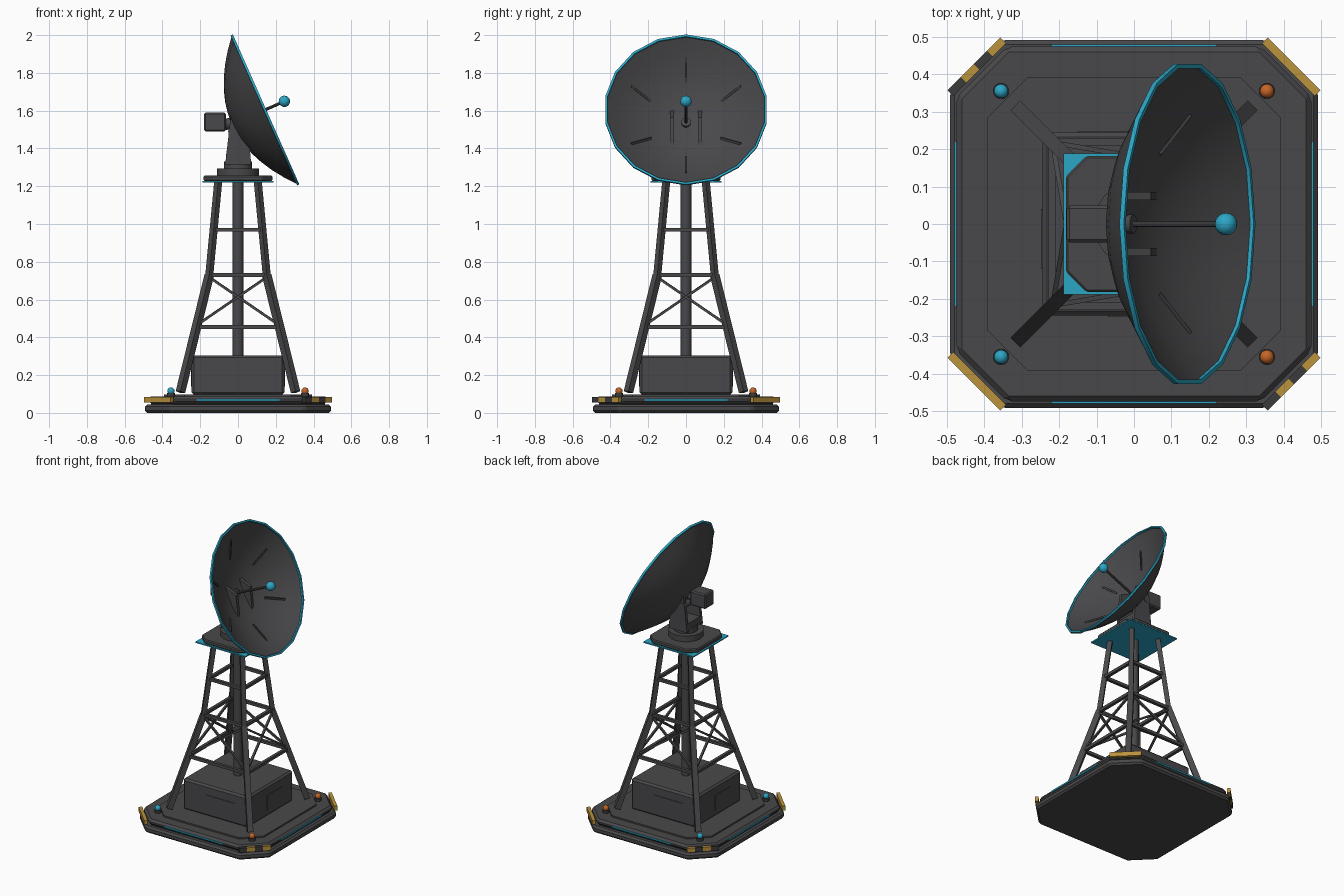
import bpy, bmesh, math
from mathutils import Vector, Matrix

if "Cube" in bpy.data.objects:
    bpy.data.objects.remove(bpy.data.objects["Cube"])


def material(name, rgb):
    m = bpy.data.materials.new(name)
    m.diffuse_color = (*rgb, 1)
    m.use_nodes = True
    m.node_tree.nodes["Principled BSDF"].inputs["Base Color"].default_value = m.diffuse_color
    return m


GREY = material("dark grey metal", (0.066, 0.066, 0.070))
TRIM = material("charcoal trim", (0.043, 0.043, 0.046))
CYAN = material("cyan accent", (0.025, 0.38, 0.56))
ORANGE = material("orange lamp", (0.56, 0.13, 0.02))
YELLOW = material("hazard yellow", (0.50, 0.29, 0.045))


def finish(name, bm, mat, matrix=None, bevel=0.0, smooth=False):
    bmesh.ops.recalc_face_normals(bm, faces=bm.faces)
    if matrix:
        bm.transform(matrix)
    me = bpy.data.meshes.new(name)
    bm.to_mesh(me)
    bm.free()
    me.materials.append(mat)
    ob = bpy.data.objects.new(name, me)
    bpy.context.collection.objects.link(ob)
    if bevel:
        mod = ob.modifiers.new("bevel", 'BEVEL')
        mod.width = bevel
        mod.segments = 1
    if smooth:
        bpy.ops.object.select_all(action='DESELECT')
        ob.select_set(True)
        bpy.context.view_layer.objects.active = ob
        bpy.ops.object.shade_smooth_by_angle(angle=math.radians(35))
    return ob


def box(name, c, size, mat, bevel=0.0, turn=0.0):
    bm = bmesh.new()
    bmesh.ops.create_cube(bm, size=1)
    m = Matrix.Translation(c) @ Matrix.Rotation(turn, 4, 'Z') @ Matrix.Diagonal((*size, 1))
    return finish(name, bm, mat, m, bevel)


def frame(a, b):
    """Matrix whose z runs from a to b, at their midpoint."""
    a, b = Vector(a), Vector(b)
    d = (b - a).normalized()
    s = d.cross(Vector((0, 0, 1)))
    s = s.normalized() if s.length > 1e-4 else Vector((1, 0, 0))
    u = d.cross(s)
    m = Matrix((s, u, d)).transposed().to_4x4()
    m.translation = (a + b) / 2
    return m, (b - a).length


def beam(name, a, b, w, mat=GREY, h=None):
    m, length = frame(a, b)
    bm = bmesh.new()
    bmesh.ops.create_cube(bm, size=1)
    return finish(name, bm, mat, m @ Matrix.Diagonal((w, h or w, length, 1)))


def rod(name, a, b, r, mat=GREY, sides=16):
    m, length = frame(a, b)
    bm = bmesh.new()
    bmesh.ops.create_cone(bm, cap_ends=True, segments=sides, radius1=r, radius2=r, depth=length)
    return finish(name, bm, mat, m, smooth=True)


def ball(name, c, r, mat):
    bm = bmesh.new()
    bmesh.ops.create_uvsphere(bm, u_segments=16, v_segments=10, radius=r)
    return finish(name, bm, mat, Matrix.Translation(c), smooth=True)


def prism(name, pts, vec, mat, bevel=0.0):
    bm = bmesh.new()
    f = bm.faces.new([bm.verts.new(p) for p in pts])
    ext = bmesh.ops.extrude_face_region(bm, geom=[f])
    bmesh.ops.translate(bm, vec=vec, verts=[v for v in ext["geom"] if isinstance(v, bmesh.types.BMVert)])
    return finish(name, bm, mat, None, bevel)


def octagon(name, h, ch, z0, z1, mat=GREY, bevel=0.0):
    k = h - ch
    pts = [(h, -k), (h, k), (k, h), (-k, h), (-h, k), (-h, -k), (-k, -h), (k, -h)]
    return prism(name, [(x, y, z0) for x, y in pts], (0, 0, z1 - z0), mat, bevel)


def lathe(name, profile, sides, mat, matrix):
    """Closed (r, z) profile turned about z."""
    bm = bmesh.new()
    rings = []
    for r, z in profile:
        if r < 1e-6:
            rings.append([bm.verts.new((0, 0, z))] * sides)
        else:
            rings.append([bm.verts.new((r * math.cos(2 * math.pi * i / sides),
                                        r * math.sin(2 * math.pi * i / sides), z)) for i in range(sides)])
    for k in range(len(rings)):
        p, q = rings[k], rings[(k + 1) % len(rings)]
        for i in range(sides):
            j = (i + 1) % sides
            vs = list(dict.fromkeys((p[i], p[j], q[j], q[i])))
            if len(vs) > 2:
                bm.faces.new(vs)
    return finish(name, bm, mat, matrix, smooth=True)


# Base slabs
octagon("base_lower_slab", 0.492, 0.138, 0, 0.045, bevel=0.012)
octagon("base_gap", 0.46, 0.13, 0.04, 0.055, TRIM)
octagon("base_upper_slab", 0.474, 0.135, 0.05, 0.088, bevel=0.014)
octagon("base_deck", 0.393, 0.11, 0.08, 0.098)

# Light strips, cabinet panels and tower bracing, repeated on four sides
box("equipment_cabinet", (0, 0, 0.2), (0.49, 0.49, 0.21), GREY, bevel=0.012)
levels = {0.11: 0.305, 0.73: 0.152, 1.222: 0.105}


def half_width(z):
    (z0, w0), (z1, w1) = ((0.11, 0.305), (0.73, 0.152)) if z < 0.73 else ((0.73, 0.152), (1.222, 0.105))
    return w0 + (w1 - w0) * (z - z0) / (z1 - z0)


for s in range(4):
    R = Matrix.Rotation(s * math.pi / 2, 3, 'Z')

    def P(x, y, z):
        return R @ Vector((x, y, z))

    box(f"light_strip_{s}", P(0, -0.475, 0.069), (0.44, 0.008, 0.010), CYAN, turn=s * math.pi / 2)
    box(f"cabinet_panel_{s}", P(0.04, -0.246, 0.19), (0.22 if s % 2 == 0 else 0.16, 0.006, 0.10),
        GREY, turn=s * math.pi / 2)
    # tower leg, two straight lengths
    pts = [P(-w, -w, z) for z, w in levels.items()]
    beam(f"lower_leg_{s}", pts[0], pts[1], 0.036)
    beam(f"upper_leg_{s}", pts[1], pts[2], 0.030)
    # level braces and cross braces
    for z in (0.455, 0.73, 0.97):
        w = half_width(z)
        beam(f"level_brace_{s}", P(-w, -w, z), P(w, -w, z), 0.020)
    lo, hi = half_width(0.465), half_width(0.72)
    beam(f"cross_brace_a_{s}", P(-lo, -lo, 0.465), P(hi, -hi, 0.72), 0.013)
    beam(f"cross_brace_b_{s}", P(lo, -lo, 0.465), P(-hi, -hi, 0.72), 0.013)

# Corner lamps and hazard bars
for sx in (-1, 1):
    for sy in (-1, 1):
        c = (0.355 * sx, 0.355 * sy)
        rod("lamp_socket", (*c, 0.085), (*c, 0.104), 0.022, TRIM)
        ball("corner_lamp", (*c, 0.116), 0.019, ORANGE if sx > 0 else CYAN)
        n = Vector((sx, sy, 0)).normalized()
        t = Vector((1, -sx * sy, 0)).normalized()
        mid = n * 0.594 + Vector((0, 0, 0.07))
        ang = math.atan2(t.y, t.x)
        for i in range(4):
            striped = sx != sy and i % 2 == 1
            box("hazard_bar", mid + t * (0.075 - 0.05 * i), (0.05, 0.022, 0.03),
                TRIM if striped else YELLOW, turn=ang)

# Mast, top platform and turntable
rod("mast", (0, 0, 0.29), (0, 0, 1.225), 0.028, GREY, 12)
box("platform_accent_plate", (0, 0, 1.224), (0.376, 0.376, 0.008), CYAN)
octagon("top_platform", 0.182, 0.055, 1.228, 1.256, bevel=0.006)
rod("turntable", (0, 0, 1.25), (0, 0, 1.295), 0.11)
rod("turntable_neck", (0, 0, 1.29), (0, 0, 1.33), 0.075)

# Yoke arms, axle and rear drive box
for s in (-1, 1):
    prof = [(-0.068, 1.315), (0.07, 1.315), (0.058, 1.45), (0.045, 1.565), (-0.035, 1.60)]
    prism("yoke_arm", [(x, s * 0.075 - 0.011, z) for x, z in prof], (0, 0.022, 0), GREY)
box("yoke_foot", (0, 0, 1.345), (0.125, 0.15, 0.05), GREY)
rod("yoke_axle", (-0.03, -0.09, 1.49), (-0.03, 0.09, 1.49), 0.022)
box("drive_box", (-0.122, 0, 1.54), (0.116, 0.098, 0.10), GREY, bevel=0.008)
rod("drive_link", (-0.08, 0, 1.525), (-0.025, 0, 1.535), 0.03)

# Dish, turned about its tilted axis
DISH = Matrix.Translation((0.145, 0, 1.605)) @ Matrix.Rotation(math.radians(66.1), 4, 'Y')
RAD = 0.43


def bowl(r, depth=0.176):
    return -depth * (1 - (r / RAD) ** 2)


steps = [RAD * i / 7 for i in range(8)]
lathe("dish", [(r, bowl(r)) for r in steps] + [(r, bowl(r, 0.19) - 0.004) for r in reversed(steps)],
      18, GREY, DISH)
lathe("dish_rim", [(0.422, -0.009), (0.434, -0.009), (0.434, 0.004), (0.422, 0.004)], 18, CYAN, DISH)

# Ribs inside the dish
for i in range(6):
    a = i * math.pi / 3
    ends = [DISH @ Vector((r * math.cos(a), r * math.sin(a), bowl(r) + 0.001)) for r in (0.215, 0.335)]
    beam("dish_rib", ends[0], ends[1], 0.009, TRIM, 0.012)

# Feed horn
rod("feed_collar", DISH @ Vector((0, 0, -0.18)), DISH @ Vector((0, 0, -0.16)), 0.025)
rod("feed_rod", DISH @ Vector((0, 0, -0.18)), DISH @ Vector((0, 0, 0.11)), 0.008, GREY, 10)
ball("feed_tip", DISH @ Vector((0, 0, 0.11)), 0.03, CYAN)
